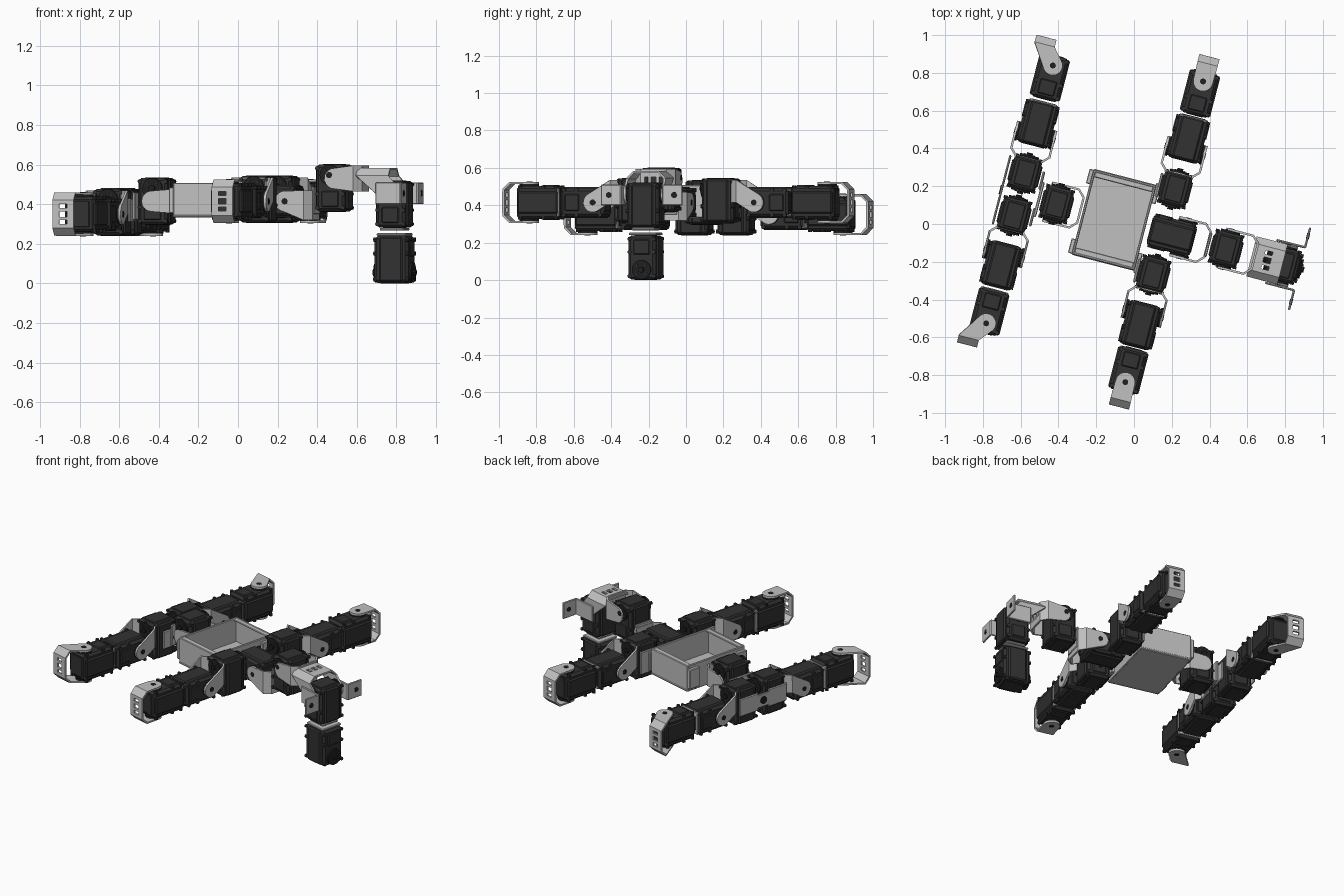
import bpy, bmesh, math
from mathutils import Matrix, Vector

cube = bpy.data.objects.get("Cube")
if cube:
    bpy.data.objects.remove(cube)

U, V, Z = Vector((1, 0, 0)), Vector((0, 1, 0)), Vector((0, 0, 1))
YAW = Matrix.Rotation(math.radians(-14.5), 4, 'Z')


def material(name, value):
    m = bpy.data.materials.new(name)
    m.use_nodes = True
    col = (value, value, value, 1)
    m.diffuse_color = col
    m.node_tree.nodes["Principled BSDF"].inputs["Base Color"].default_value = col
    return m


CASE = material("charcoal plastic", 0.032)
METAL = material("light grey metal", 0.53)
HORN = material("black horn", 0.014)


def frame(x, y, origin):
    """Place local X and Y along the given directions, then turn the whole robot."""
    z = x.cross(y)
    return YAW @ Matrix.Translation(origin) @ Matrix((x, y, z)).transposed().to_4x4()


def add(name, mesh, matrix):
    ob = bpy.data.objects.new(name, mesh)
    bpy.context.collection.objects.link(ob)
    ob.matrix_world = matrix
    return ob


def to_mesh(bm, name, *mats):
    me = bpy.data.meshes.new(name)
    bm.normal_update()
    bm.to_mesh(me)
    bm.free()
    for m in mats:
        me.materials.append(m)
    return me


def block(bm, size, at=(0, 0, 0), bevel=0.0):
    vs = bmesh.ops.create_cube(bm, size=1)["verts"]
    bmesh.ops.scale(bm, vec=size, verts=vs)
    bmesh.ops.translate(bm, vec=at, verts=vs)
    if bevel:
        edges = {e for v in vs for e in v.link_edges}
        bmesh.ops.bevel(bm, geom=list(edges), offset=bevel, segments=1, affect='EDGES')


def disc(bm, r, depth, at, mat=0, n=20):
    vs = bmesh.ops.create_cone(bm, cap_ends=True, segments=n, radius1=r, radius2=r, depth=depth)["verts"]
    bmesh.ops.translate(bm, vec=at, verts=vs)
    for f in {f for v in vs for f in v.link_faces}:
        f.material_index = mat


def plate(name, at, size, bevel=0.004):
    bm = bmesh.new()
    block(bm, size, (0, 0, 0), bevel)
    return add(name, to_mesh(bm, name, METAL), frame(U, V, Vector(at)))


# Servo: length on X, width on Y, shaft on Z; shared by every joint
PIVOT = 0.065
bm = bmesh.new()
block(bm, (0.236, 0.15, 0.176), bevel=0.014)
block(bm, (0.225, 0.166, 0.12), bevel=0.008)
block(bm, (0.242, 0.11, 0.15), bevel=0.012)
block(bm, (0.09, 0.1, 0.186), (-0.055, 0, 0), 0.01)
for side in (-1, 1):
    disc(bm, 0.052, 0.012, (PIVOT, 0, side * 0.093), 1)
    disc(bm, 0.016, 0.018, (PIVOT, 0, side * 0.103), 1, 10)
    for a in range(4):
        ang = math.radians(45 + 90 * a)
        disc(bm, 0.006, 0.01, (PIVOT + 0.034 * math.cos(ang), 0.034 * math.sin(ang), side * 0.098), 0, 6)
    for x in (-0.1, -0.03, 0.1):
        for y in (-0.067, 0.067):
            disc(bm, 0.011, 0.016, (x, y, side * 0.084), 0, 8)
SERVO = to_mesh(bm, "servo", CASE, HORN)


def servo(name, at, x, y):
    return add(name, SERVO, frame(x, y, Vector(at)))


def u_bracket(name, at, x, y, skew=0.0, width=0.12, d=0.104, length=0.13):
    """Two rounded ears on the pivot, joined by a slotted web at X = length."""
    bm = bmesh.new()
    cut = [-width / 2, -0.02, 0.02, width / 2]
    half = [0.05, 0.03, 0.014]
    path = [(length - 0.035, d), (length, d - 0.035)] + [(length, h) for h in half]
    path += [(px, -pz) for px, pz in reversed(path)]
    rows = [[bm.verts.new((px, skew + c, pz)) for c in cut] for px, pz in path]
    for i in range(len(rows) - 1):
        for j in range(3):
            if not (j == 1 and i in (2, 4, 6)):
                bm.faces.new((rows[i][j], rows[i][j + 1], rows[i + 1][j + 1], rows[i + 1][j]))
    turn = math.atan2(skew, length)
    arc = [turn + math.pi * (0.5 + k / 10) for k in range(11)]
    for row, pz in ((rows[0], d), (rows[-1], -d)):
        ear = [bm.verts.new((0.052 * math.cos(a), 0.052 * math.sin(a), pz)) for a in arc]
        bm.faces.new(ear + row)
    bmesh.ops.recalc_face_normals(bm, faces=bm.faces)
    ob = add(name, to_mesh(bm, name, METAL), frame(x, y, Vector(at)))
    mod = ob.modifiers.new("sheet", 'SOLIDIFY')
    mod.thickness = 0.012
    mod.offset = 0
    return ob


def clamp(name, at, axis):
    """Pair of thin mounting plates between two servos in a row."""
    for k, w in ((-0.013, 0.15), (0.013, 0.125)):
        size = Vector((w, w, w)) + axis * (0.014 - w)
        plate(name, Vector(at) + axis * k, size)


# Open-topped body tray
BU, BV = -0.108, -0.005
plate("tray_floor", (BU, BV, 0.34), (0.34, 0.47, 0.014))
for s, label in ((-1, "a"), (1, "b")):
    plate("tray_side_" + label, (BU + s * 0.165, BV, 0.42), (0.014, 0.45, 0.175))
    plate("tray_end_" + label, (BU, BV + s * 0.225, 0.42), (0.34, 0.014, 0.175))
    plate("tray_rim_" + label, (BU, BV + s * 0.212, 0.5), (0.32, 0.04, 0.01))
    plate("tray_tab_" + label, (BU - 0.18, BV + s * 0.19, 0.42), (0.025, 0.08, 0.13))
    plate("tray_flange_" + label, (BU + 0.18, BV + s * 0.19, 0.42), (0.025, 0.11, 0.13))


# Limbs: shoulder servo, lifting servo, end servo and two brackets, mirrored
def limb(name, u, s, z, v, end_skew):
    out = V * s
    shoulder, lift, end = v
    servo(name + "_shoulder_servo", (u, s * shoulder, z + 0.01), Z, U)
    servo(name + "_lift_servo", (u, s * lift, z), -out, Z)
    u_bracket(name + "_lift_bracket", (u, s * (lift - PIVOT), z), -out, Z, 0.06)
    clamp(name + "_clamp", (u, s * (lift + end) / 2 * Vector((1, 1, 1)).x, z), V)
    servo(name + "_end_servo", (u, s * end, z), out, U)
    u_bracket(name + "_end_bracket", (u, s * (end + PIVOT), z), out, -U, end_skew, 0.11)


for s, label in ((-1, "right"), (1, "left")):
    limb("front_" + label, 0.165, s, 0.415, (0.234, 0.51, 0.757), 0.0)
    limb("rear_" + label, -0.626, s, 0.35, (0.115, 0.388, 0.64), 0.07)
    plate("front_mount_" + label, (0.078, s * 0.234, 0.42), (0.014, 0.13, 0.15))
    plate("rear_outer_ear_" + label, (-0.724, s * 0.115, 0.37), (0.012, 0.15, 0.12), 0.005)
    plate("rear_inner_ear_" + label, (-0.53, s * 0.1, 0.37), (0.014, 0.1, 0.12), 0.005)

# Rear waist joint
servo("waist_servo", (-0.423, 0, 0.415), Z, U)
u_bracket("waist_bracket", (-0.423, 0, 0.415), U, Z)
plate("waist_web", (-0.52, 0, 0.39), (0.016, 0.19, 0.14))
plate("rear_link_plate", (-0.724, 0, 0.37), (0.012, 0.14, 0.09))
bm = bmesh.new()
disc(bm, 0.025, 0.008, (0, 0, 0))
add("rear_link_disc", to_mesh(bm, "rear_link_disc", HORN), frame(V, Z, Vector((-0.73, 0, 0.37))))

# Neck chain reaching forward
servo("neck_base_servo", (0.209, -0.008, 0.415), U, Z)
u_bracket("neck_base_bracket", (0.274, -0.008, 0.415), U, Z, -0.02, 0.15)
plate("neck_mount", (0.408, -0.008, 0.42), (0.014, 0.13, 0.14))
servo("neck_upper_servo", (0.505, -0.006, 0.482), Z, U)
u_bracket("neck_upper_bracket", (0.532, -0.006, 0.53), U, Z, 0.0, 0.13)
u_bracket("head_bracket", (0.82, -0.01, 0.46), Z, -U, 0.09, 0.17, length=0.118)

# Head joint and hanging front member
servo("head_servo", (0.82, -0.01, 0.4), Z, U)
clamp("head_clamp", (0.82, -0.01, 0.26), Z)
servo("hanging_servo", (0.82, -0.01, 0.121), -Z, V)
for s, label in ((-1, "right"), (1, "left")):
    plate("head_side_plate_" + label, (0.83, -0.01 + s * 0.117, 0.455), (0.16, 0.012, 0.11))
    plate("head_flange_" + label, (0.908, -0.01 + s * 0.17, 0.455), (0.012, 0.11, 0.11))
    bm = bmesh.new()
    disc(bm, 0.016, 0.016, (0, 0, 0), n=12)
    add("flange_hole_" + label, to_mesh(bm, "flange_hole", HORN),
        frame(V, Z, Vector((0.908, -0.01 + s * 0.18, 0.455))))
